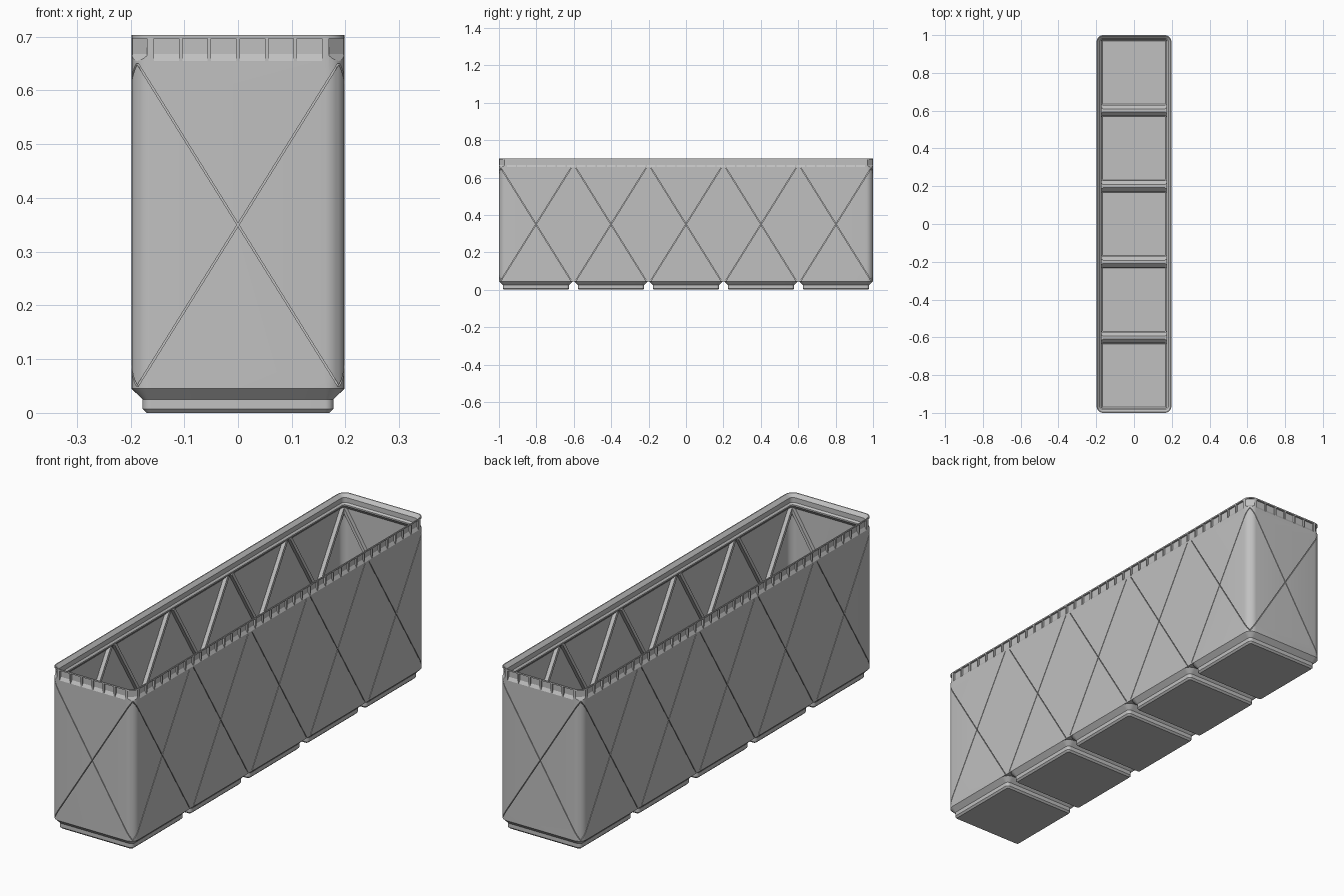
import bpy, bmesh, math
from mathutils import Vector

if "Cube" in bpy.data.objects:
    bpy.data.objects.remove(bpy.data.objects["Cube"])

HX, HY, R = 0.198, 1.0, 0.036      # half width, half length, corner radius
Z0, Z1 = 0.045, 0.703              # underside of body, top of rim
PITCH = 0.401                      # spacing of the five cells
CELLS = [(i - 2) * PITCH for i in range(5)]

grey = bpy.data.materials.new("grey plastic")
grey.diffuse_color = (0.53, 0.53, 0.53, 1)
grey.use_nodes = True
grey.node_tree.nodes["Principled BSDF"].inputs["Base Color"].default_value = grey.diffuse_color


def finish(bm, name):
    bmesh.ops.recalc_face_normals(bm, faces=bm.faces[:])
    me = bpy.data.meshes.new(name)
    bm.to_mesh(me)
    bm.free()
    me.materials.append(grey)
    ob = bpy.data.objects.new(name, me)
    bpy.context.collection.objects.link(ob)
    return ob


def ring(bm, hx, hy, off, z, cy=0.0, n=8):
    """Rounded rectangle inset by off."""
    r = max(R - off, 0.007)
    out = []
    for k, (sx, sy) in enumerate([(1, 1), (-1, 1), (-1, -1), (1, -1)]):
        for j in range(n + 1):
            a = math.pi / 2 * (k + j / n)
            out.append(bm.verts.new((sx * (hx - off - r) + r * math.cos(a),
                                     cy + sy * (hy - off - r) + r * math.sin(a), z)))
    return out


def loft(name, profile, hx, hy, cy=0.0, closed=False):
    """Stack rounded rectangles; close into a tube or cap both ends."""
    bm = bmesh.new()
    rings = [ring(bm, hx, hy, o, z, cy) for o, z in profile]
    pairs = list(zip(rings, rings[1:]))
    if closed:
        pairs.append((rings[-1], rings[0]))
    else:
        bm.faces.new(rings[0])
        bm.faces.new(rings[-1])
    for a, b in pairs:
        for i in range(len(a)):
            j = (i + 1) % len(a)
            bm.faces.new((a[i], a[j], b[j], b[i]))
    return finish(bm, name)


def prism(bm, a, b):
    va, vb = [bm.verts.new(p) for p in a], [bm.verts.new(p) for p in b]
    bm.faces.new(va)
    bm.faces.new(vb)
    for i in range(len(va)):
        j = (i + 1) % len(va)
        bm.faces.new((va[i], va[j], vb[j], vb[i]))


def wall(angle, origin):
    """Map (along, depth, height) on an outer wall to space."""
    n = Vector((math.cos(angle), math.sin(angle), 0))
    t = Vector((-n.y, n.x, 0))
    return lambda u, d, z: Vector(origin) - n * d + t * u + Vector((0, 0, z))


SIDES = [wall(0, (HX, 0, 0)), wall(math.pi, (-HX, 0, 0))]
ENDS = [wall(math.pi / 2, (0, HY, 0)), wall(-math.pi / 2, (0, -HY, 0))]


def diagonals(name, width, d0, d1, sign):
    """One diagonal per cell on every wall."""
    bm = bmesh.new()
    for w, cells in [(s, CELLS) for s in SIDES] + [(e, [0]) for e in ENDS]:
        for c in cells:
            a, b = Vector((-0.187 * sign, 0.05)), Vector((0.187 * sign, 0.65))
            d = (b - a).normalized()
            s = Vector((-d.y, d.x)) * width / 2
            quad = [a + s, a - s, b - s, b + s]
            prism(bm, [w(c + p.x, d0, p.y) for p in quad],
                  [w(c + p.x, d1, p.y) for p in quad])
    return finish(bm, name)


def boolean(ob, cutter, op):
    m = ob.modifiers.new("cut", 'BOOLEAN')
    m.operation, m.solver, m.object = op, 'EXACT', cutter
    m.use_self = True
    dg = bpy.context.evaluated_depsgraph_get()
    me = bpy.data.meshes.new_from_object(ob.evaluated_get(dg))
    ob.modifiers.clear()
    ob.data = me


# Thin-walled body with stacking lip
body = loft("bin_body", [(0, Z0), (0, Z1), (0.004, Z1), (0.018, 0.689), (0.018, 0.668),
                         (0.025, 0.661), (0.025, 0.655), (0.006, 0.636), (0.006, Z0)],
            HX, HY, closed=True)

# Pockets around the rim
bm = bmesh.new()
POCKET = [(-0.01, 0.655), (0, 0.655), (0.008, 0.668), (0.008, 0.697), (-0.01, 0.697)]


def pocket(w, u, length):
    prism(bm, [w(u - length / 2, d, z) for d, z in POCKET],
          [w(u + length / 2, d, z) for d, z in POCKET])


for walls, count, step in ((SIDES, 36, 0.0533), (ENDS, 6, 0.0533)):
    for w in walls:
        for i in range(count):
            pocket(w, (i - (count - 1) / 2) * step, step - 0.007)
for sx in (-1, 1):
    for sy in (-1, 1):
        ang = math.atan2(sy, sx)
        corner = (sx * (HX - R) + R * math.cos(ang), sy * (HY - R) + R * math.sin(ang), 0)
        pocket(wall(ang, corner), 0, 0.04)
pockets = finish(bm, "pocket_cutter")
boolean(body, pockets, 'DIFFERENCE')

# Cross-braced walls: ribs inside, fine slits outside
hull = loft("hull_helper", [(0.003, Z0 + 0.001), (0.003, 0.66)], HX, HY)
ribs = [diagonals("rising_ribs", 0.013, -0.005, 0.023, 1),
        diagonals("falling_ribs", 0.013, -0.005, 0.023, -1)]
slits = [diagonals("slit_cutter", 0.003, -0.01, 0.016, s) for s in (1, -1)]
for rib in ribs:
    boolean(rib, hull, 'INTERSECT')
for ob in [body] + ribs:
    for slit in slits:
        boolean(ob, slit, 'DIFFERENCE')
for helper in slits + [hull, pockets]:
    bpy.data.objects.remove(helper)

# Hollow stepped feet
feet = [loft(f"foot_{i + 1}", [(0.028, 0), (0.0205, 0.0076), (0.0205, 0.025), (0, Z0),
                               (0.006, Z0 + 0.002), (0.026, 0.027), (0.026, 0.012),
                               (0.030, 0.008)], HX, HX, cy)
        for i, cy in enumerate(CELLS)]

# Floor bridges between feet, flared to fill the rounded corners
bridges = []
for i in range(4):
    y = (i - 1.5) * PITCH
    outline = [(-0.195, -0.036), (-0.165, -0.0085), (0.165, -0.0085), (0.195, -0.036),
               (0.195, 0.036), (0.165, 0.0085), (-0.165, 0.0085), (-0.195, 0.036)]
    bm = bmesh.new()
    prism(bm, [(px, y + py, Z0) for px, py in outline],
          [(px, y + py, Z0 + 0.006) for px, py in outline])
    bridges.append(finish(bm, f"floor_bridge_{i + 1}"))

# Smooth rounded corners, keep edges crisp
bpy.ops.object.select_all(action='DESELECT')
for ob in [body] + ribs + feet:
    ob.select_set(True)
bpy.context.view_layer.objects.active = body
bpy.ops.object.shade_smooth_by_angle(angle=math.radians(25))
